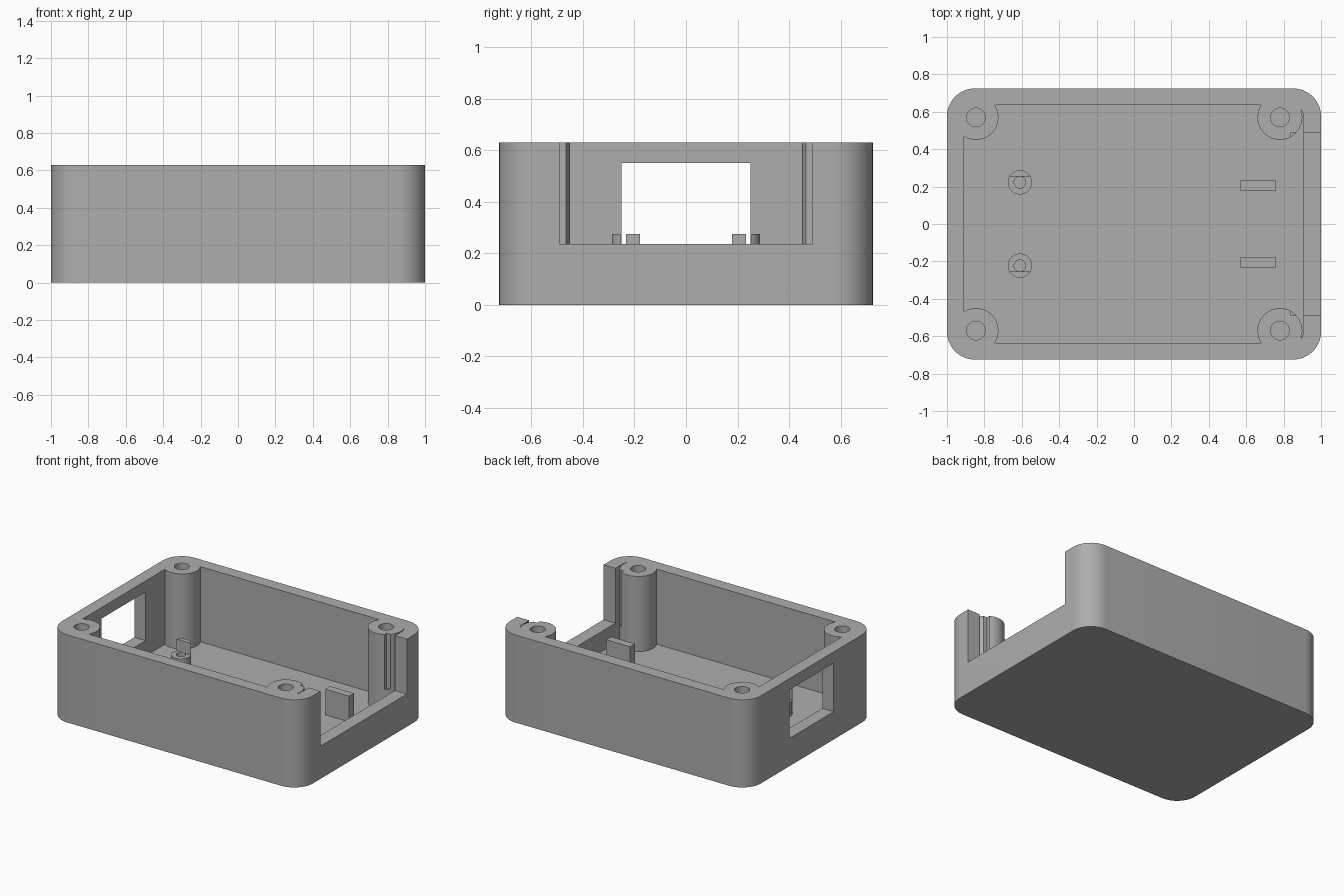
import bpy, bmesh
from math import cos, sin, pi, radians

default_cube = bpy.data.objects.get("Cube")
if default_cube:
    bpy.data.objects.remove(default_cube, do_unlink=True)

grey = bpy.data.materials.new("plain grey")
grey.use_nodes = True
colour = (0.42, 0.42, 0.42, 1)
grey.diffuse_color = colour
grey.node_tree.nodes["Principled BSDF"].inputs["Base Color"].default_value = colour

HEIGHT, FLOOR, SILL = 0.63, 0.09, 0.235


def prism(name, outline, z0, z1):
    """Extrude a flat outline from z0 up to z1."""
    bm = bmesh.new()
    face = bm.faces.new([bm.verts.new((x, y, z0)) for x, y in outline])
    top = bmesh.ops.extrude_face_region(bm, geom=[face])["geom"]
    verts = [v for v in top if isinstance(v, bmesh.types.BMVert)]
    bmesh.ops.translate(bm, verts=verts, vec=(0, 0, z1 - z0))
    bmesh.ops.recalc_face_normals(bm, faces=bm.faces)
    mesh = bpy.data.meshes.new(name)
    bm.to_mesh(mesh)
    bm.free()
    mesh.materials.append(grey)
    obj = bpy.data.objects.new(name, mesh)
    bpy.context.collection.objects.link(obj)
    return obj


def circle(x, y, r, n=48):
    return [(x + r * cos(2 * pi * i / n), y + r * sin(2 * pi * i / n)) for i in range(n)]


def rounded(x0, x1, y, r, n=12):
    """Rectangle outline with rounded corners, symmetric in y."""
    points = []
    corners = [(x1 - r, y - r), (x0 + r, y - r), (x0 + r, r - y), (x1 - r, r - y)]
    for quarter, (cx, cy) in enumerate(corners):
        for i in range(n + 1):
            a = (quarter + i / n) * pi / 2
            points.append((cx + r * cos(a), cy + r * sin(a)))
    return points


def box(name, x0, x1, y0, y1, z0, z1):
    return prism(name, [(x0, y0), (x1, y0), (x1, y1), (x0, y1)], z0, z1)


def cut(target, cutter):
    """Subtract the cutter, then discard it."""
    mod = target.modifiers.new("cut", "BOOLEAN")
    mod.operation, mod.solver, mod.object = "DIFFERENCE", "EXACT", cutter
    bpy.context.view_layer.objects.active = target
    bpy.ops.object.modifier_apply(modifier=mod.name)
    bpy.data.objects.remove(cutter, do_unlink=True)


def smooth(obj):
    bpy.ops.object.select_all(action="DESELECT")
    obj.select_set(True)
    bpy.context.view_layer.objects.active = obj
    bpy.ops.object.shade_smooth_by_angle(angle=radians(30))


# Case: rounded tray whose cavity leaves four screw posts standing
posts = [(x, y) for x in (-0.845, 0.78) for y in (-0.57, 0.57)]
case = prism("case", rounded(-1, 1, 0.725, 0.15), 0, HEIGHT)
cavity = prism("cavity_cutter", rounded(-0.91, 0.905, 0.635, 0.06), FLOOR, 0.8)
for x, y in posts:
    cut(cavity, prism("post_cutter", circle(x, y, 0.12), 0, 1))
cut(case, cavity)

# Screw holes
for x, y in posts:
    cut(case, prism("screw_hole_cutter", circle(x, y, 0.05, 32), FLOOR, 1))

# Window in one end, open slot with notched posts at the other
cut(case, box("window_cutter", -1.1, -0.88, -0.25, 0.25, 0.2, 0.55))
cut(case, box("slot_cutter", 0.84, 1.1, -0.49, 0.49, SILL, 1))
smooth(case)

# Board supports: drilled standoffs with a raised outer lip, and flat tabs
for side, word in ((-1, "right"), (1, "left")):
    y = side * 0.223
    standoff = prism("standoff_" + word, circle(-0.61, y, 0.065), FLOOR - 0.02, 0.275)
    lip = sorted((y - side * 0.1, y + side * 0.032))
    cut(standoff, box("lip_cutter", -0.75, -0.5, *lip, 0.19, 0.4))
    cut(standoff, prism("pin_hole_cutter", circle(-0.61, y, 0.031, 32), FLOOR, 0.4))
    smooth(standoff)
    edges = sorted((side * 0.178, side * 0.233))
    box("support_tab_" + word, 0.57, 0.76, *edges, FLOOR - 0.02, 0.275)
